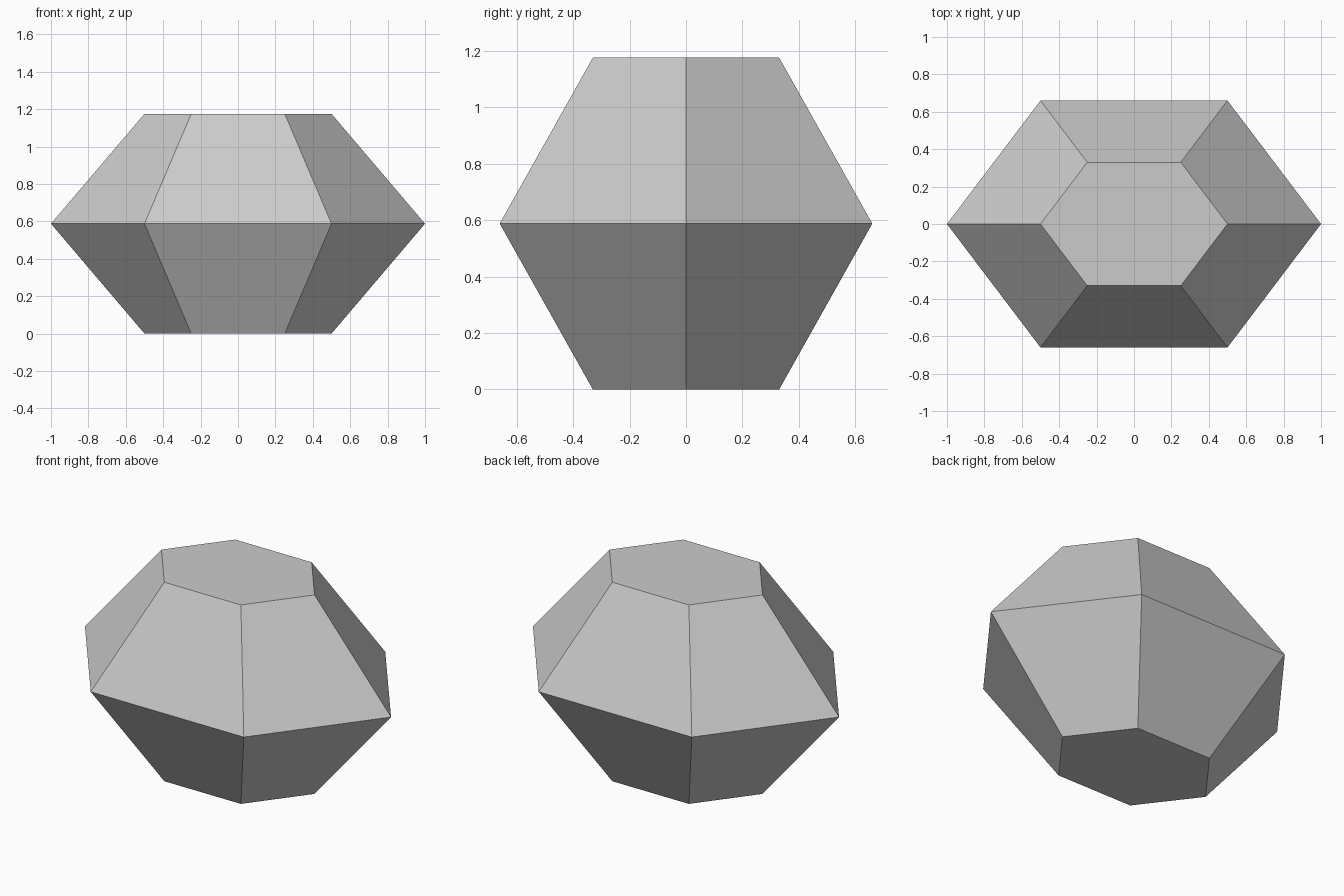
import bpy
import bmesh
import math

if "Cube" in bpy.data.objects:
    bpy.data.objects.remove(bpy.data.objects["Cube"])

# Matte grey stone colour
grey = bpy.data.materials.new("stone_grey")
grey.diffuse_color = (0.6, 0.6, 0.6, 1.0)
grey.use_nodes = True
grey.node_tree.nodes["Principled BSDF"].inputs["Base Color"].default_value = grey.diffuse_color

# Six-sided stone: wide girdle in the middle, half-size flat caps above and below
HALF_DEPTH, HEIGHT, SIDES = 0.66, 1.175, 6
Y_SCALE = HALF_DEPTH / math.sin(math.pi / 3)

bm = bmesh.new()


def ring(radius, z):
    angles = [2 * math.pi * i / SIDES for i in range(SIDES)]
    return [bm.verts.new((radius * math.cos(a), radius * Y_SCALE * math.sin(a), z))
            for a in angles]


bottom, girdle, top = ring(0.5, 0), ring(1.0, HEIGHT / 2), ring(0.5, HEIGHT)

# Sloping facets
for low, high in ((bottom, girdle), (girdle, top)):
    for i in range(SIDES):
        j = (i + 1) % SIDES
        bm.faces.new((low[i], low[j], high[j], high[i]))

# Flat caps
bm.faces.new(top)
bm.faces.new(bottom[::-1])
bmesh.ops.recalc_face_normals(bm, faces=bm.faces[:])

mesh = bpy.data.meshes.new("faceted_stone")
bm.to_mesh(mesh)
bm.free()
mesh.materials.append(grey)
stone = bpy.data.objects.new("faceted_stone", mesh)
bpy.context.collection.objects.link(stone)
